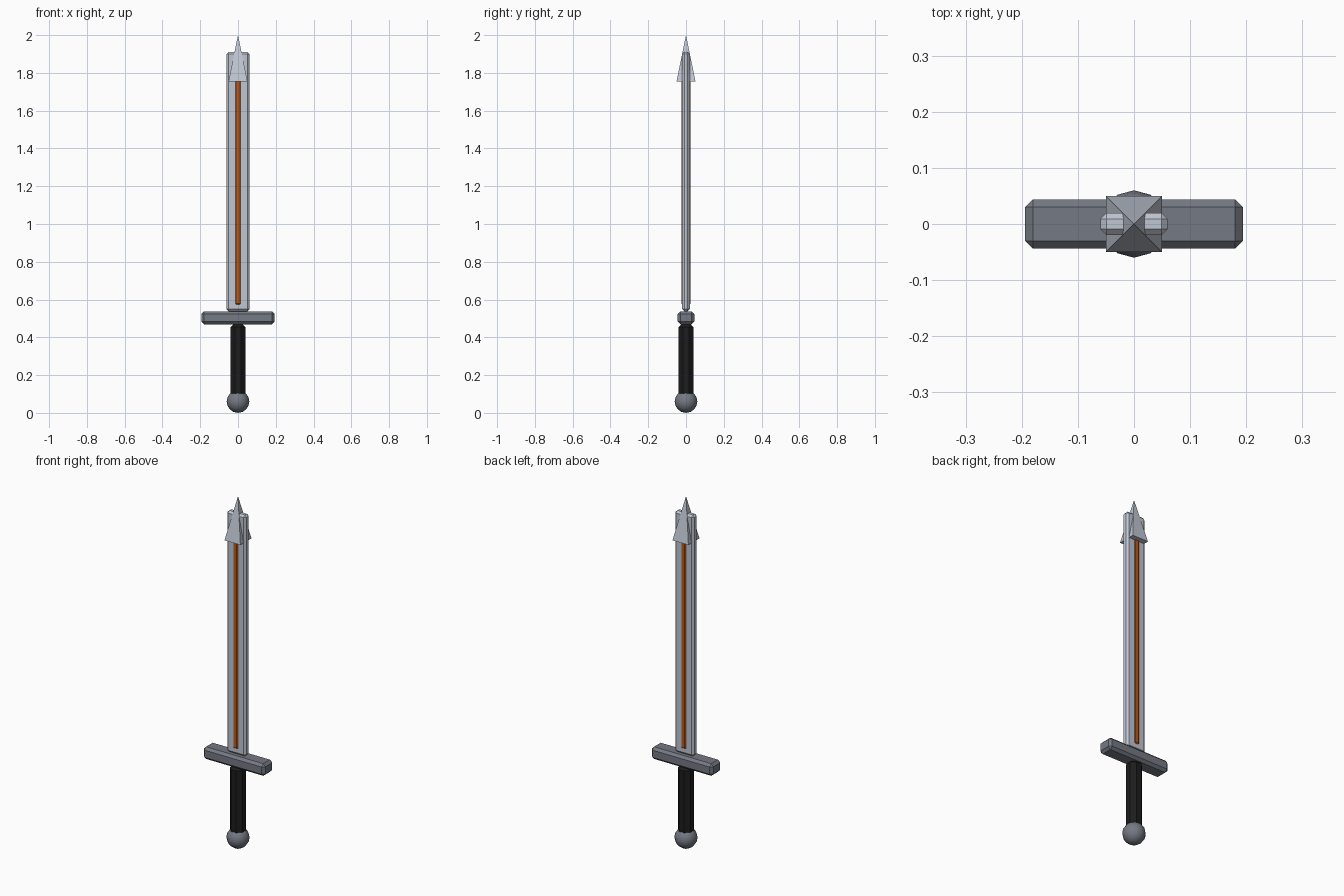
import bpy
import bmesh
import math
from mathutils import Matrix

if "Cube" in bpy.data.objects:
    bpy.data.objects.remove(bpy.data.objects["Cube"])


def material(name, rgb):
    m = bpy.data.materials.new(name)
    m.diffuse_color = (*rgb, 1.0)
    m.use_nodes = True
    m.node_tree.nodes["Principled BSDF"].inputs["Base Color"].default_value = m.diffuse_color
    return m


steel = material("light steel", (0.53, 0.57, 0.65))
iron = material("dark iron", (0.178, 0.192, 0.228))
leather = material("black grip", (0.012, 0.012, 0.012))
copper = material("copper orange", (0.50, 0.10, 0.010))


def add_part(name, bm, mat, bevel=0.0, limit=30):
    """Turn a bmesh into a named object with an optional chamfer."""
    mesh = bpy.data.meshes.new(name)
    bm.to_mesh(mesh)
    bm.free()
    mesh.materials.append(mat)
    obj = bpy.data.objects.new(name, mesh)
    bpy.context.collection.objects.link(obj)
    if bevel:
        mod = obj.modifiers.new("chamfer", 'BEVEL')
        mod.width = bevel
        mod.segments = 1
        mod.limit_method = 'ANGLE'
        mod.angle_limit = math.radians(limit)
    return obj


def box(name, half_x, half_y, z0, z1, mat, bevel):
    bm = bmesh.new()
    size = Matrix.Diagonal((2 * half_x, 2 * half_y, z1 - z0, 1))
    bmesh.ops.create_cube(
        bm, size=1, matrix=Matrix.Translation((0, 0, (z0 + z1) / 2)) @ size)
    return add_part(name, bm, mat, bevel)


def cone(name, sides, r0, r1, z0, z1, turn, mat, bevel=0.0):
    bm = bmesh.new()
    place = Matrix.Translation((0, 0, (z0 + z1) / 2)) @ Matrix.Rotation(turn, 4, 'Z')
    bmesh.ops.create_cone(bm, cap_ends=True, segments=sides, radius1=r0,
                          radius2=r1, depth=z1 - z0, matrix=place)
    return add_part(name, bm, mat, bevel, 60)


# Blade with chamfered edges and a raised stripe showing on both faces
box("blade", 0.06, 0.02, 0.538, 1.91, steel, 0.011)
box("blade_stripe", 0.0165, 0.025, 0.572, 1.83, copper, 0.007)

# Square pyramid point over the end of the blade
cone("blade_tip", 4, 0.05 * math.sqrt(2), 0.0, 1.755, 2.0, math.pi / 4, steel)

# Cross guard and faceted grip with chamfered rims
box("cross_guard", 0.194, 0.044, 0.469, 0.538, iron, 0.014)
cone("grip", 8, 0.042, 0.042, 0.08, 0.468, math.pi / 8, leather, 0.013)

# Round pommel
bm = bmesh.new()
bmesh.ops.create_uvsphere(bm, u_segments=12, v_segments=8, radius=0.06,
                          matrix=Matrix.Translation((0, 0, 0.06)))
for f in bm.faces:
    f.smooth = True
add_part("pommel", bm, iron)
